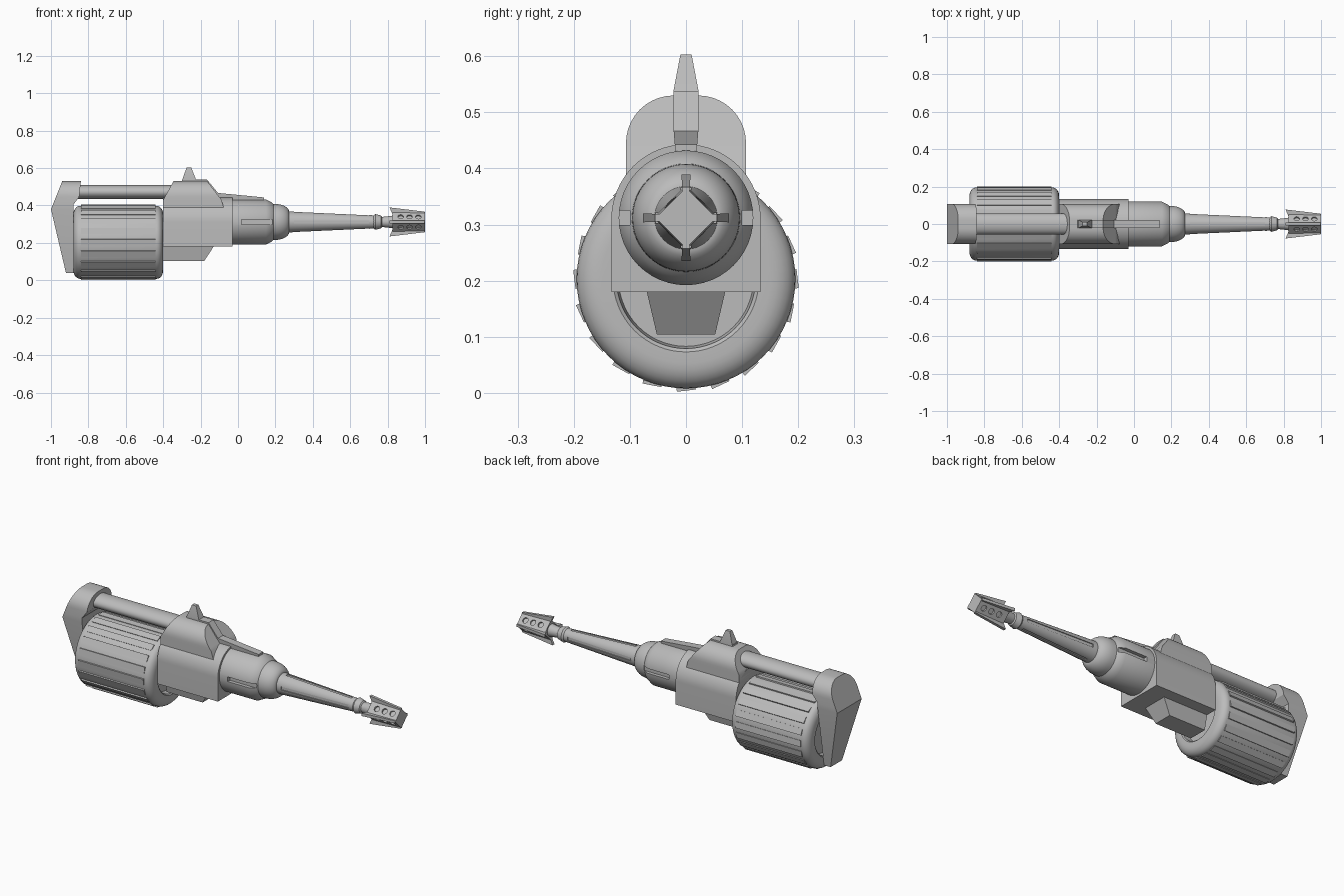
import bpy, bmesh, math
from mathutils import Matrix

if "Cube" in bpy.data.objects:
    bpy.data.objects.remove(bpy.data.objects["Cube"])

grey = bpy.data.materials.new("plain grey")
grey.use_nodes = True
grey.diffuse_color = (0.5, 0.5, 0.5, 1)
grey.node_tree.nodes["Principled BSDF"].inputs["Base Color"].default_value = (0.5, 0.5, 0.5, 1)

AXIS = 0.312   # barrel height
DRUM = 0.203   # drum axis height
QUARTERS = [i * math.pi / 2 for i in range(4)]


def finish(name, bm, smooth=True):
    bmesh.ops.remove_doubles(bm, verts=bm.verts, dist=1e-5)
    bmesh.ops.recalc_face_normals(bm, faces=bm.faces)
    mesh = bpy.data.meshes.new(name)
    bm.to_mesh(mesh)
    bm.free()
    mesh.materials.append(grey)
    ob = bpy.data.objects.new(name, mesh)
    bpy.context.collection.objects.link(ob)
    if smooth:
        shade(ob)
    return ob


def shade(ob):
    bpy.ops.object.select_all(action='DESELECT')
    ob.select_set(True)
    bpy.context.view_layer.objects.active = ob
    bpy.ops.object.shade_smooth_by_angle(angle=math.radians(30))


def lathe(name, profile, z, segs=48, wide=1.0):
    """Revolve (x, radius) points around a line along x."""
    bm = bmesh.new()
    rings = []
    for x, r in profile:
        angles = [2 * math.pi * i / segs for i in range(segs)]
        rings.append([bm.verts.new((x, wide * r * math.cos(a), z + r * math.sin(a))) for a in angles])
    for a, b in zip(rings, rings[1:]):
        for i in range(segs):
            j = (i + 1) % segs
            bm.faces.new((a[i], a[j], b[j], b[i]))
    bm.faces.new(rings[0])
    bm.faces.new(rings[-1][::-1])
    return finish(name, bm)


def stack(name, rows, turn=0.0, z0=0.0):
    """Loft rectangles given as (height, half width, rear x, front x)."""
    bm = bmesh.new()
    rings = [[bm.verts.new(p) for p in ((a, -h, z), (b, -h, z), (b, h, z), (a, h, z))]
             for z, h, a, b in rows]
    for lo, hi in zip(rings, rings[1:]):
        for i in range(4):
            j = (i + 1) % 4
            bm.faces.new((lo[i], lo[j], hi[j], hi[i]))
    bm.faces.new(rings[0][::-1])
    bm.faces.new(rings[-1])
    bm.transform(Matrix.Translation((0, 0, z0)) @ Matrix.Rotation(turn, 4, 'X'))
    return finish(name, bm)


def cut(ob, cutter_bm):
    cutter = finish("cutter", cutter_bm, False)
    cutter.hide_render = True
    mod = ob.modifiers.new("cut", 'BOOLEAN')
    mod.operation, mod.solver, mod.object = 'DIFFERENCE', 'EXACT', cutter
    bpy.ops.object.select_all(action='DESELECT')
    ob.select_set(True)
    bpy.context.view_layer.objects.active = ob
    bpy.ops.object.modifier_apply(modifier=mod.name)
    bpy.data.objects.remove(cutter)
    shade(ob)


def around(turn, z, x, r, tilt=0.0):
    return (Matrix.Translation((0, 0, z)) @ Matrix.Rotation(turn, 4, 'X')
            @ Matrix.Translation((x, 0, r)) @ Matrix.Rotation(tilt, 4, 'Y'))


def lerp(z, z0, x0, z1, x1):
    return x0 + (x1 - x0) * (z - z0) / (z1 - z0)


# Drum with rounded rims and recessed ends
half = []
for i in range(7):
    t = i * math.pi / 12
    half.append((0.205 + 0.035 * math.sin(t), 0.15 + 0.045 * math.cos(t)))
half += [(0.24, 0.13), (0.235, 0.124), (0.20, 0.12)]
profile = [(-0.64 - x, r) for x, r in reversed(half)] + [(-0.64 + x, r) for x, r in half]
lathe("drum", profile, DRUM, 64)

# Slightly tilted ribs around the drum
bm = bmesh.new()
for i in range(20):
    m = around(2 * math.pi * i / 20, DRUM, -0.64, 0.193) @ Matrix.Rotation(0.12, 4, 'X')
    bmesh.ops.create_cube(bm, size=1, matrix=m @ Matrix.Diagonal((0.40, 0.034, 0.012, 1)))
finish("drum_ribs", bm, False)

# Rounded shoulder shared by the rear plate and the upper housing
shoulder = [(0.445 + 0.085 * math.sin(i * math.pi / 20), 0.022 + 0.085 * math.cos(i * math.pi / 20))
            for i in range(11)]

# Rear plate, tapering downwards
rows = [(0.04, 0.05, -0.92, -0.88), (0.38, 0.107, -1.0, -0.88), (0.405, 0.107, -0.99, -0.88)]
rows += [(z, h, lerp(z, 0.38, -1.0, 0.53, -0.94), lerp(z, 0.44, -0.85, 0.53, -0.84)) for z, h in shoulder]
stack("rear_plate", rows)

# Upper housing with sloped ends
rows = [(0.33, 0.107, -0.40, -0.06), (0.43, 0.107, -0.40, -0.088)]
rows += [(z, h, lerp(z, 0.43, -0.40, 0.53, -0.345), lerp(z, 0.43, -0.088, 0.53, -0.165))
         for z, h in shoulder]
stack("upper_housing", rows)

# Main housing with a half-round top
rows = [(0.18, 0.133, -0.40, -0.03)]
for i in range(17):
    t = i * math.pi / 32
    rows.append((0.31 + 0.133 * math.sin(t), max(0.133 * math.cos(t), 0.001), -0.40, -0.03))
stack("main_housing", rows)

# Wedge below the housing
stack("lower_wedge", [(0.104, 0.052, -0.40, -0.18), (0.185, 0.071, -0.40, -0.127)])

# Top tube, sight and rail
lathe("top_tube", [(-0.86, 0.037), (-0.34, 0.037)], 0.472, 40, 1.5)
stack("sight", [(0.52, 0.022, -0.305, -0.215), (0.54, 0.022, -0.297, -0.225), (0.603, 0.01, -0.275, -0.25)])
stack("top_rail", [(0.41, 0.016, -0.30, 0.14), (0.443, 0.02, -0.30, 0.14),
                   (0.467, 0.022, -0.30, -0.107), (0.538, 0.022, -0.30, -0.165)])

# Front sleeve with side slots
sleeve = lathe("front_sleeve", [(-0.05, 0.12), (0.15, 0.12), (0.18, 0.105), (0.19, 0.095)], AXIS)
bm = bmesh.new()
for turn in (QUARTERS[1], QUARTERS[3]):
    bmesh.ops.create_cube(bm, size=1, matrix=around(turn, AXIS, 0.12, 0.115)
                          @ Matrix.Diagonal((0.20, 0.026, 0.03, 1)))
cut(sleeve, bm)

# Bulb between sleeve and barrel
bulb = [(0.17, 0.097)]
for i in range(8):
    t = i * math.pi / 16
    bulb.append((0.20 + 0.075 * math.sin(t), 0.05 + 0.046 * math.cos(t)))
lathe("barrel_bulb", bulb, AXIS)

# Tapered barrel with four long flutes
barrel = lathe("barrel", [(0.25, 0.057), (0.735, 0.035)], AXIS)
bm = bmesh.new()
for turn in QUARTERS:
    bmesh.ops.create_cube(bm, size=1, matrix=around(turn, AXIS, 0.50, 0.047, 0.045)
                          @ Matrix.Diagonal((0.40, 0.018, 0.014, 1)))
cut(barrel, bm)
lathe("barrel_collar", [(0.725, 0.035), (0.735, 0.042), (0.765, 0.034), (0.77, 0.027),
                        (0.80, 0.03), (0.85, 0.037)], AXIS, 32)

# Square muzzle block with round holes on each face
muzzle = lathe("muzzle_block", [(0.825, 0.058), (1.0, 0.054)], AXIS, 4)
bm = bmesh.new()
for turn in QUARTERS:
    for x in (0.87, 0.917, 0.964):
        bmesh.ops.create_cone(bm, cap_ends=True, segments=20, radius1=0.015, radius2=0.015,
                              depth=0.024, matrix=around(turn + math.pi / 4, AXIS, x, 0.042))
cut(muzzle, bm)

# Four muzzle fins
for side, turn in zip(("top", "right", "bottom", "left"), QUARTERS):
    stack("muzzle_fin_" + side, [(0.02, 0.005, 0.835, 0.998), (0.055, 0.007, 0.82, 0.998),
                                 (0.077, 0.008, 0.81, 0.815)], turn, AXIS)
